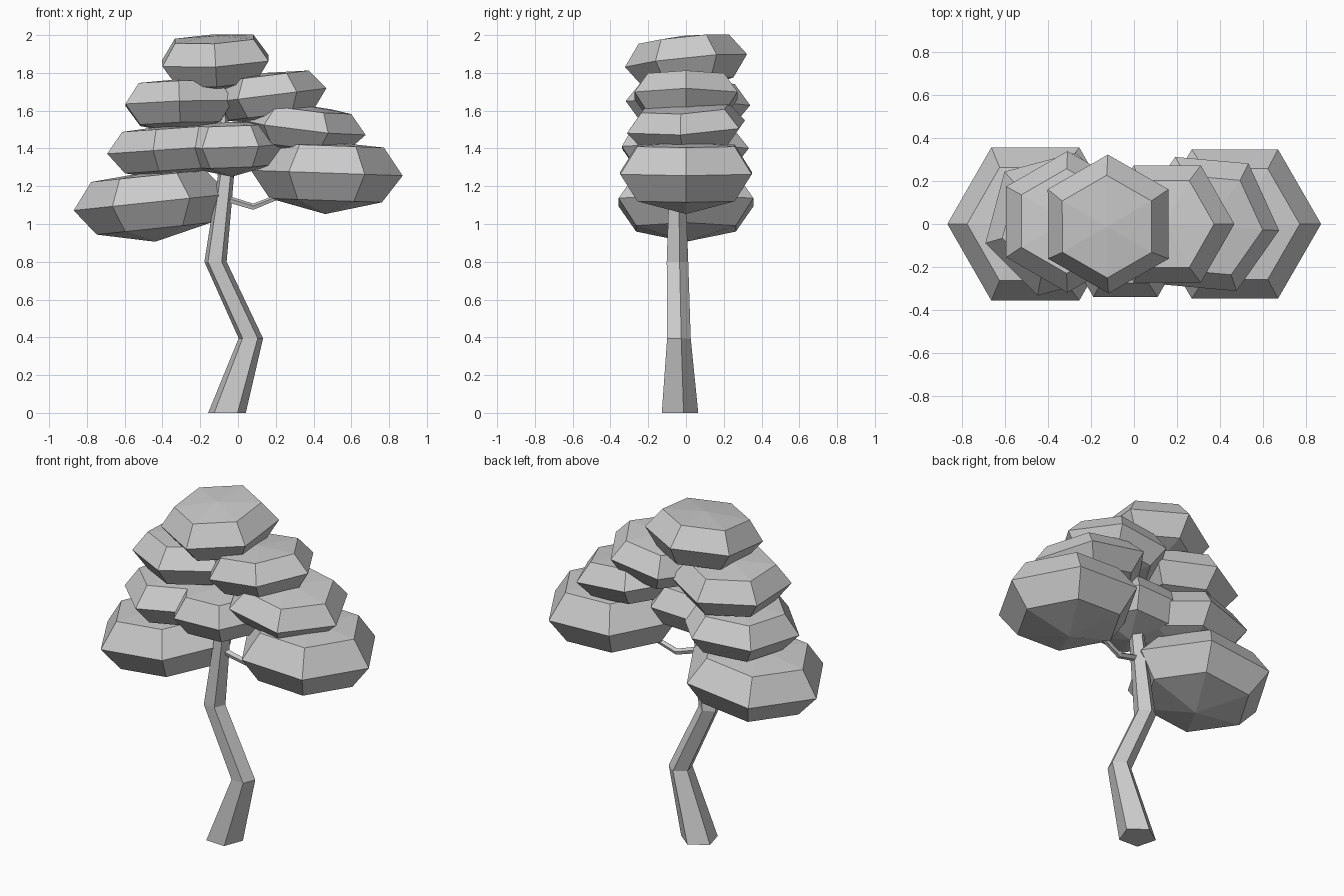
import bpy, bmesh
from math import cos, sin, radians, tau
from mathutils import Vector, Euler

if "Cube" in bpy.data.objects:
    bpy.data.objects.remove(bpy.data.objects["Cube"])


def finish(name, bm):
    bmesh.ops.recalc_face_normals(bm, faces=bm.faces)
    me = bpy.data.meshes.new(name)
    bm.to_mesh(me)
    bm.free()
    ob = bpy.data.objects.new(name, me)
    bpy.context.collection.objects.link(ob)
    return ob


def bridge(bm, a, b):
    n = len(a)
    for i in range(n):
        bm.faces.new((a[i], a[(i + 1) % n], b[(i + 1) % n], b[i]))


def fan(bm, ring, tip):
    for i in range(len(ring)):
        bm.faces.new((ring[i], ring[(i + 1) % len(ring)], tip))


# Leaf clump: six-sided flattened ball, flat-topped and more pointed below
def clump(name, centre, radius, half_ring, phase, tilt_x, tilt_y):
    bm = bmesh.new()
    rot = Euler((radians(tilt_x), radians(tilt_y), 0)).to_matrix()
    c = Vector(centre)

    def vert(x, y, z):
        return bm.verts.new(c + rot @ Vector((x, y, z)))

    rings = []
    for scale, level in ((0.74, -1), (1, 0), (0.74, 1)):
        r = radius * scale
        angles = [radians(phase) + tau * i / 6 for i in range(6)]
        rings.append([vert(r * cos(a), r * sin(a), level * half_ring) for a in angles])
    bridge(bm, rings[0], rings[1])
    bridge(bm, rings[1], rings[2])
    fan(bm, rings[0], vert(0, 0, -1.5 * half_ring))
    fan(bm, rings[2], vert(0, 0, 1.15 * half_ring))
    return finish(name, bm)


# Tapered limb through points (x, y, z, radius); rings lie across the given axes
def limb(name, path, sides, phase, u, v):
    bm = bmesh.new()
    u, v = Vector(u), Vector(v)
    rings = []
    for x, y, z, r in path:
        angles = [radians(phase) + tau * i / sides for i in range(sides)]
        rings.append([bm.verts.new(Vector((x, y, z)) + r * (cos(a) * u + sin(a) * v))
                      for a in angles])
    for a, b in zip(rings, rings[1:]):
        bridge(bm, a, b)
    bm.faces.new(rings[0])
    bm.faces.new(rings[-1])
    return finish(name, bm)


# Crooked five-sided trunk
limb("trunk", [(-0.06, -0.04, 0, 0.105), (0.067, -0.043, 0.395, 0.068),
               (-0.12, -0.05, 0.8, 0.062), (-0.065, -0.05, 1.25, 0.045),
               (-0.1, -0.03, 1.75, 0.03)], 5, 15, (1, 0, 0), (0, 1, 0))

# Thin side branch
limb("branch", [(-0.07, -0.05, 1.135, 0.02), (0.08, -0.03, 1.09, 0.018),
                (0.22, -0.01, 1.145, 0.016), (0.37, 0, 1.09, 0.014),
                (0.44, 0, 1.15, 0.012)], 5, 90, (0, 1, 0), (0, 0, 1))

# Foliage: name, centre, radius, ring height, phase, tilt x, tilt y
for spec in (
    ("leaves_low_left", (-0.46, 0, 1.115), 0.412, 0.14, 0, 0, -6),
    ("leaves_low_right", (0.47, 0, 1.27), 0.402, 0.145, 0, 0, 2),
    ("leaves_mid_left", (-0.36, 0, 1.395), 0.345, 0.11, 15, 0, -4),
    ("leaves_mid_right", (0.335, 0, 1.515), 0.345, 0.1, -5, 3, 7),
    ("leaves_middle", (-0.04, -0.08, 1.415), 0.3, 0.11, 0, 2, -2),
    ("leaves_high_left", (-0.31, 0.01, 1.64), 0.33, 0.11, 30, -2, -2),
    ("leaves_high_right", (0.155, 0, 1.68), 0.315, 0.105, 0, 0, -7),
    ("leaves_top", (-0.12, 0, 1.865), 0.325, 0.115, 30, 6, -3),
):
    clump(*spec)
